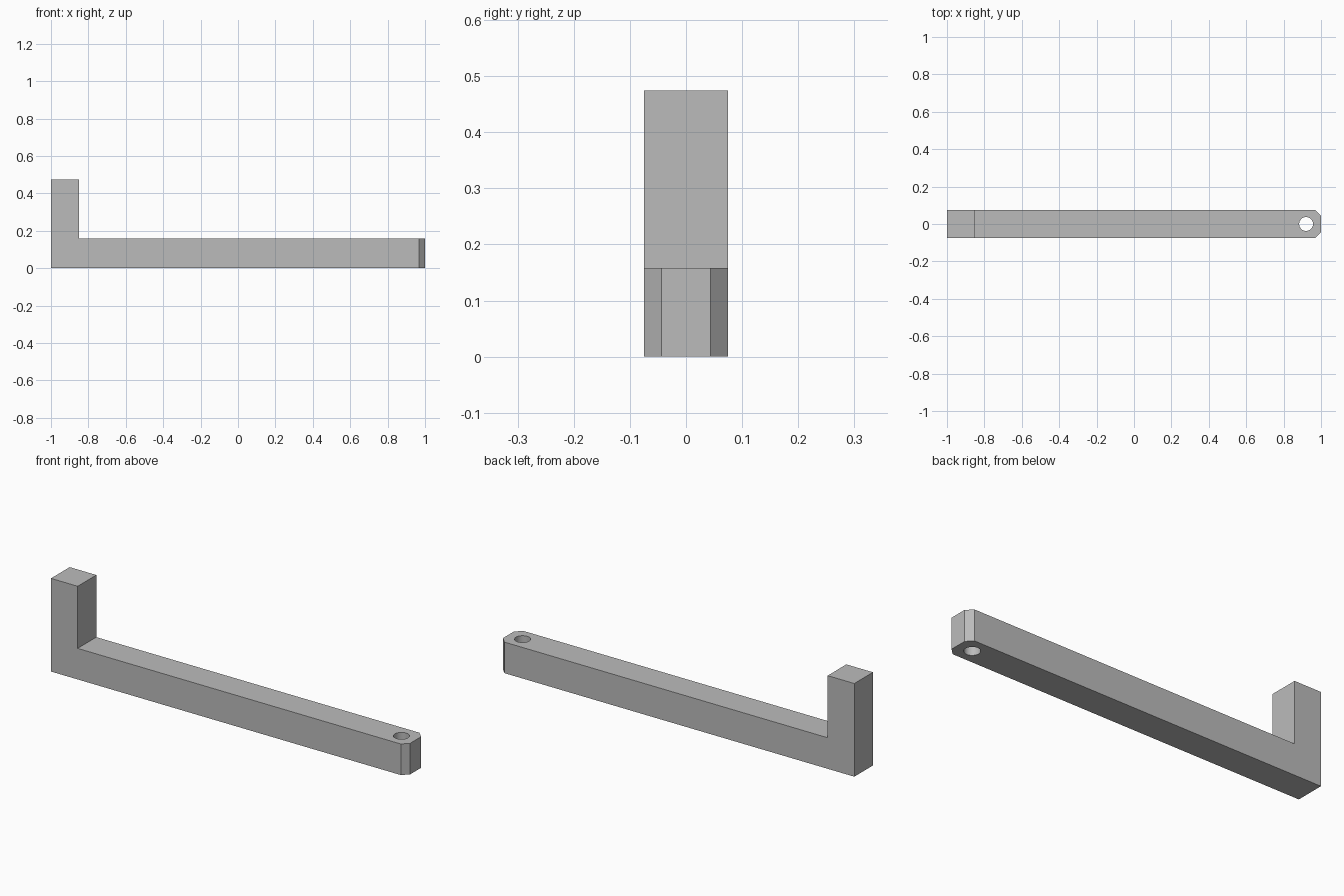
import bpy
import bmesh
import math

if "Cube" in bpy.data.objects:
    bpy.data.objects.remove(bpy.data.objects["Cube"], do_unlink=True)

HALF_W = 0.075
BAR_H = 0.158
POST_H = 0.474
POST_X = -0.85
CHAMFER = 0.031
HOLE_X, HOLE_R = 0.92, 0.037

# Single grey material
grey = bpy.data.materials.new("plain grey")
grey.use_nodes = True
colour = (0.5, 0.5, 0.5, 1)
grey.diffuse_color = colour
grey.node_tree.nodes["Principled BSDF"].inputs["Base Color"].default_value = colour

# L-shaped side profile, extruded across the width
profile = [(-1, 0), (1, 0), (1, BAR_H), (POST_X, BAR_H), (POST_X, POST_H), (-1, POST_H)]
bm = bmesh.new()
side = bm.faces.new([bm.verts.new((x, -HALF_W, z)) for x, z in profile])
ext = bmesh.ops.extrude_face_region(bm, geom=[side])
moved = [g for g in ext["geom"] if isinstance(g, bmesh.types.BMVert)]
bmesh.ops.translate(bm, verts=moved, vec=(0, 2 * HALF_W, 0))

# Chamfer the two upright edges at the free end
ends = [e for e in bm.edges
        if all(v.co.x > 0.99 for v in e.verts)
        and abs(e.verts[0].co.z - e.verts[1].co.z) > 0.1]
bmesh.ops.bevel(bm, geom=ends, offset=CHAMFER, segments=1, affect='EDGES')
bmesh.ops.recalc_face_normals(bm, faces=bm.faces)

mesh = bpy.data.meshes.new("bracket_arm")
bm.to_mesh(mesh)
bm.free()
arm = bpy.data.objects.new("bracket_arm", mesh)
bpy.context.collection.objects.link(arm)
mesh.materials.append(grey)

# Round pivot hole through the free end
bpy.ops.mesh.primitive_cylinder_add(vertices=48, radius=HOLE_R, depth=3 * BAR_H,
                                    location=(HOLE_X, 0, BAR_H / 2))
cutter = bpy.context.object
cutter.name = "hole_cutter"
cutter.hide_render = True
cutter.data.materials.append(grey)

cut = arm.modifiers.new("pivot_hole", 'BOOLEAN')
cut.operation = 'DIFFERENCE'
cut.solver = 'EXACT'
cut.object = cutter

bpy.ops.object.select_all(action='DESELECT')
arm.select_set(True)
bpy.context.view_layer.objects.active = arm
bpy.ops.object.modifier_apply(modifier=cut.name)
bpy.data.objects.remove(cutter, do_unlink=True)

# Smooth hole wall, crisp edges elsewhere
bpy.ops.object.shade_smooth_by_angle(angle=math.radians(30))
